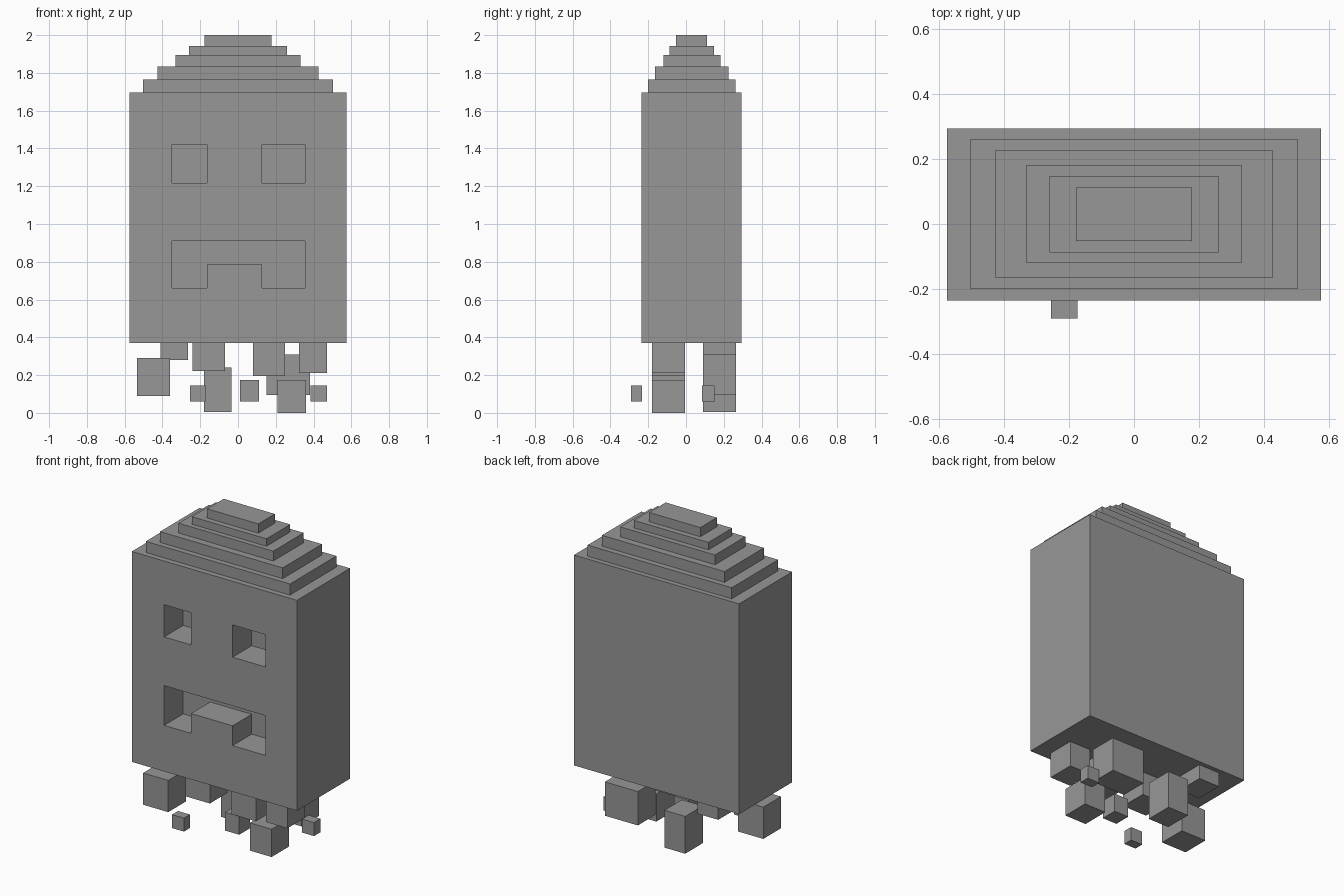
import bpy
import bmesh

if "Cube" in bpy.data.objects:
    bpy.data.objects.remove(bpy.data.objects["Cube"], do_unlink=True)

gray = bpy.data.materials.new("stone_gray")
gray.use_nodes = True
gray.diffuse_color = (0.31, 0.31, 0.31, 1)
gray.node_tree.nodes["Principled BSDF"].inputs["Base Color"].default_value = gray.diffuse_color


def make_object(name, bm):
    bmesh.ops.recalc_face_normals(bm, faces=bm.faces)
    mesh = bpy.data.meshes.new(name)
    bm.to_mesh(mesh)
    bm.free()
    mesh.materials.append(gray)
    obj = bpy.data.objects.new(name, mesh)
    bpy.context.scene.collection.objects.link(obj)
    return obj


def add_prism(bm, profile, y0, y1):
    """Extrude a front-facing (x, z) outline from y0 to y1."""
    face = bm.faces.new([bm.verts.new((x, y0, z)) for x, z in profile])
    out = bmesh.ops.extrude_face_region(bm, geom=[face])
    verts = [v for v in out["geom"] if isinstance(v, bmesh.types.BMVert)]
    bmesh.ops.translate(bm, verts=verts, vec=(0, y1 - y0, 0))


def rect(x0, x1, z0, z1):
    return [(x0, z0), (x1, z0), (x1, z1), (x0, z1)]


def block(name, x, y, z):
    bm = bmesh.new()
    add_prism(bm, rect(*x, *z), *y)
    return make_object(name, bm)


# Body slab
FRONT, BACK, BOTTOM, SHOULDER = -0.235, 0.293, 0.37, 1.695
body = block("body", (-0.575, 0.575), (FRONT, BACK), (BOTTOM, SHOULDER))

# Sunken eyes and frowning mouth
EYE_R, EYE_L = (-0.35, -0.163), (0.127, 0.355)
cut = bmesh.new()
mouth = [(EYE_R[0], 0.66), (EYE_R[1], 0.66), (EYE_R[1], 0.785), (EYE_L[0], 0.785),
         (EYE_L[0], 0.66), (EYE_L[1], 0.66), (EYE_L[1], 0.91), (EYE_R[0], 0.91)]
for outline in (rect(*EYE_R, 1.217, 1.42), rect(*EYE_L, 1.217, 1.42), mouth):
    add_prism(cut, outline, FRONT - 0.1, FRONT + 0.19)
cutter = make_object("face_cutter", cut)
cutter.hide_render = True
carve = body.modifiers.new("carve_face", "BOOLEAN")
carve.operation = "DIFFERENCE"
carve.solver = "EXACT"
carve.object = cutter
bpy.context.view_layer.objects.active = body
body.select_set(True)
bpy.ops.object.modifier_apply(modifier=carve.name)
bpy.data.objects.remove(cutter, do_unlink=True)

# Stepped crown: half width, front, back, top of each tier
base = SHOULDER
for i, (half, y0, y1, top) in enumerate([
        (0.502, -0.20, 0.262, 1.765), (0.427, -0.165, 0.226, 1.833),
        (0.33, -0.12, 0.182, 1.895), (0.26, -0.088, 0.148, 1.942),
        (0.178, -0.052, 0.112, 2.0)]):
    block(f"crown_step_{i + 1}", (-half, half), (y0, y1), (base, top))
    base = top

# Blocks hanging from the body and floating fragments, in two rows
FRONT_ROW, BACK_ROW = (-0.18, -0.005), (0.09, 0.265)
for name, x, y, z in [
        ("hanging_block_back_right", (-0.41, -0.265), BACK_ROW, (0.28, BOTTOM)),
        ("hanging_block_front_right", (-0.24, -0.07), FRONT_ROW, (0.222, BOTTOM)),
        ("hanging_block_front_middle", (0.08, 0.25), FRONT_ROW, (0.195, BOTTOM)),
        ("hanging_block_front_left", (0.322, 0.47), FRONT_ROW, (0.21, BOTTOM)),
        ("floating_block_front_right", (-0.535, -0.36), FRONT_ROW, (0.09, 0.29)),
        ("floating_block_front_left", (0.21, 0.36), FRONT_ROW, (0, 0.175)),
        ("floating_block_back_middle", (-0.18, -0.035), BACK_ROW, (0.005, 0.24)),
        ("floating_block_back_left", (0.15, 0.38), BACK_ROW, (0.095, 0.308)),
        ("fragment_front", (-0.255, -0.173), (-0.291, -0.232), (0.06, 0.145)),
        ("fragment_middle", (0.01, 0.11), (-0.145, -0.04), (0.06, 0.175)),
        ("fragment_left", (0.385, 0.47), (0.085, 0.15), (0.06, 0.145))]:
    block(name, x, y, z)
